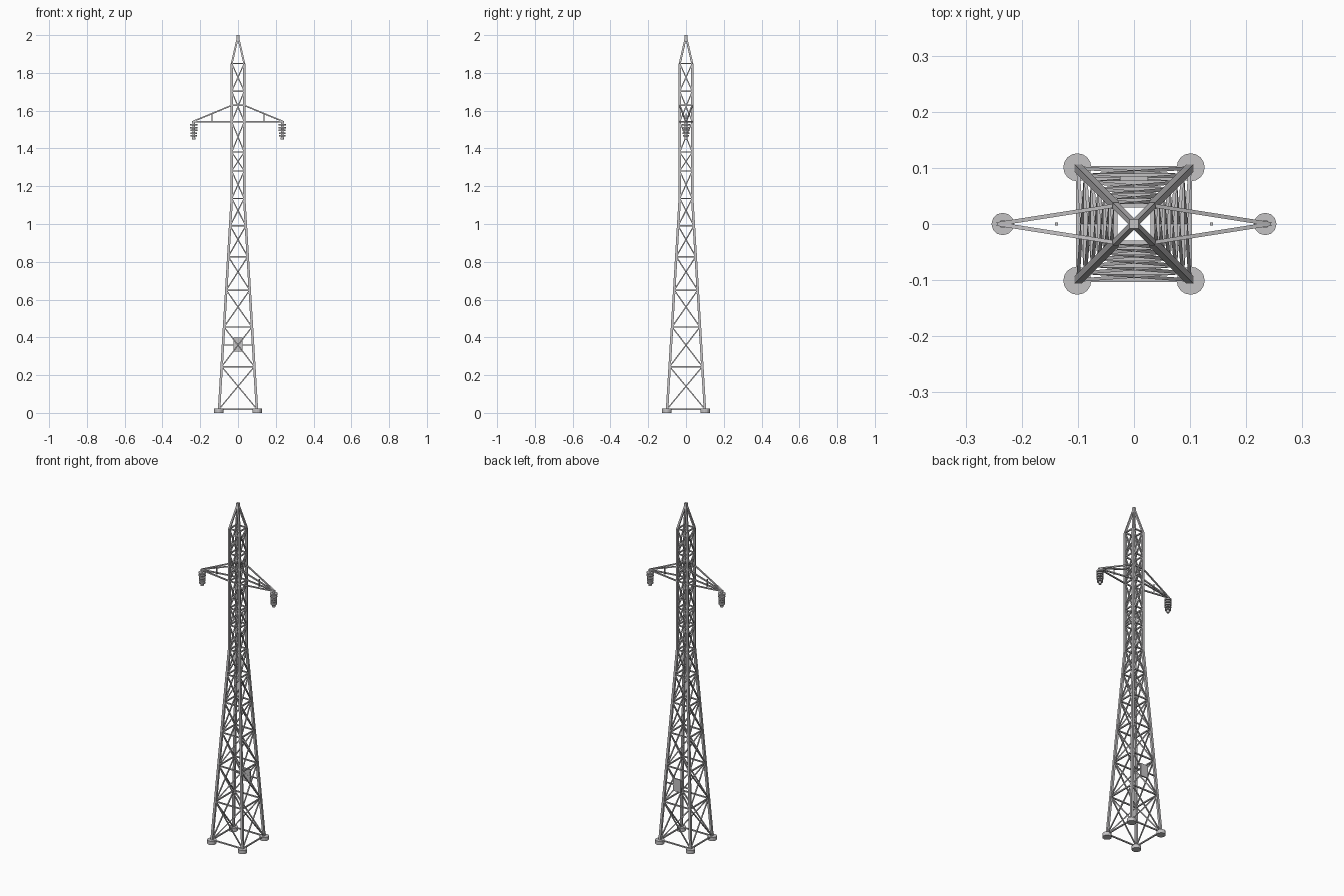
import bpy
import bmesh
from mathutils import Vector, Matrix

cube = bpy.data.objects.get("Cube")
if cube:
    bpy.data.objects.remove(cube)


def material(name, r, g, b):
    m = bpy.data.materials.new(name)
    m.use_nodes = True
    m.diffuse_color = (r, g, b, 1)
    m.node_tree.nodes["Principled BSDF"].inputs["Base Color"].default_value = (r, g, b, 1)
    return m


steel = material("galvanised steel", 0.55, 0.54, 0.55)


def finish(bm, name):
    bmesh.ops.recalc_face_normals(bm, faces=bm.faces)
    mesh = bpy.data.meshes.new(name)
    bm.to_mesh(mesh)
    bm.free()
    mesh.materials.append(steel)
    bpy.context.collection.objects.link(bpy.data.objects.new(name, mesh))


def bar(bm, a, b, width):
    """Square bar between two points, sides kept level."""
    a, b = Vector(a), Vector(b)
    axis = (b - a).normalized()
    ref = Vector((0, 1, 0)) if abs(axis.z) > 0.9 else Vector((0, 0, 1))
    side = axis.cross(ref).normalized()
    rot = Matrix((side, axis.cross(side), axis)).transposed().to_4x4()
    size = Matrix.Diagonal((width, width, (b - a).length, 1))
    bmesh.ops.create_cube(bm, size=1, matrix=Matrix.Translation((a + b) / 2) @ rot @ size)


def box(bm, center, size):
    bmesh.ops.create_cube(bm, size=1, matrix=Matrix.Translation(center) @ Matrix.Diagonal((*size, 1)))


def cylinder(bm, center, radius, depth, sides=12):
    bmesh.ops.create_cone(bm, cap_ends=True, segments=sides, radius1=radius, radius2=radius,
                          depth=depth, matrix=Matrix.Translation(center))


BASE, WAIST, SHOULDER, TIP = 0.02, 1.135, 1.85, 1.98
ARM_LOW, ARM_HIGH = 1.541, 1.628
LEVELS = [BASE, 0.245, 0.455, 0.65, 0.827, 0.99, WAIST, 1.281, 1.381, ARM_LOW, 1.703, SHOULDER]
CORNERS = [(-1, -1), (1, -1), (1, 1), (-1, 1)]


def half(z):
    """Half width of the tower at a height."""
    t = min((z - BASE) / (WAIST - BASE), 1)
    return 0.10 + (0.033 - 0.10) * t


def corner(i, z):
    sx, sy = CORNERS[i % 4]
    return (sx * half(z), sy * half(z), z)


# Legs with the tapering peak
bm = bmesh.new()
for i, (sx, sy) in enumerate(CORNERS):
    bar(bm, corner(i, 0.01), corner(i, WAIST), 0.013)
    bar(bm, corner(i, WAIST), corner(i, SHOULDER), 0.012)
    bar(bm, corner(i, SHOULDER), (sx * 0.003, sy * 0.003, TIP), 0.01)
finish(bm, "corner_legs")

# Peak cap
bm = bmesh.new()
box(bm, (0, 0, 1.987), (0.016, 0.016, 0.026))
finish(bm, "peak_cap")

# Horizontal rings
bm = bmesh.new()
for z in LEVELS + [ARM_HIGH]:
    for i in range(4):
        bar(bm, corner(i, z), corner(i + 1, z), 0.007)
finish(bm, "horizontal_rings")

# Crossed braces on every face
bm = bmesh.new()
for low, high in zip(LEVELS, LEVELS[1:]):
    for i in range(4):
        bar(bm, corner(i, low), corner(i + 1, high), 0.006)
        bar(bm, corner(i + 1, low), corner(i, high), 0.006)
finish(bm, "cross_braces")

# Footings
bm = bmesh.new()
for sx, sy in CORNERS:
    cylinder(bm, (sx * 0.101, sy * 0.101, 0.011), 0.025, 0.022, 16)
finish(bm, "footings")

# Cross arms and insulators, one of each per side
for side, s in (("left", 1), ("right", -1)):
    bm = bmesh.new()
    tip = (s * 0.243, 0, ARM_LOW)
    for sy in (-1, 1):
        for z in (ARM_LOW, ARM_HIGH):
            bar(bm, (s * half(z), sy * half(z), z), tip, 0.007)
    bar(bm, (s * 0.138, 0, ARM_LOW), (s * 0.138, 0, 1.585), 0.005)
    finish(bm, side + "_cross_arm")

    bm = bmesh.new()
    x = s * 0.234
    cylinder(bm, (x, 0, 1.495), 0.007, 0.09)
    for k in range(5):
        cylinder(bm, (x, 0, 1.525 - k * 0.0145), 0.02 - k * 0.0007, 0.008)
    cylinder(bm, (x, 0, 1.453), 0.009, 0.009)
    finish(bm, side + "_insulator")

# Sign plate and its rail on the back face
y = half(0.36)
bm = bmesh.new()
bar(bm, (-y, y, 0.36), (y, y, 0.36), 0.006)
finish(bm, "sign_rail")
bm = bmesh.new()
box(bm, (0, y + 0.002, 0.362), (0.05, 0.008, 0.075))
finish(bm, "sign_plate")
